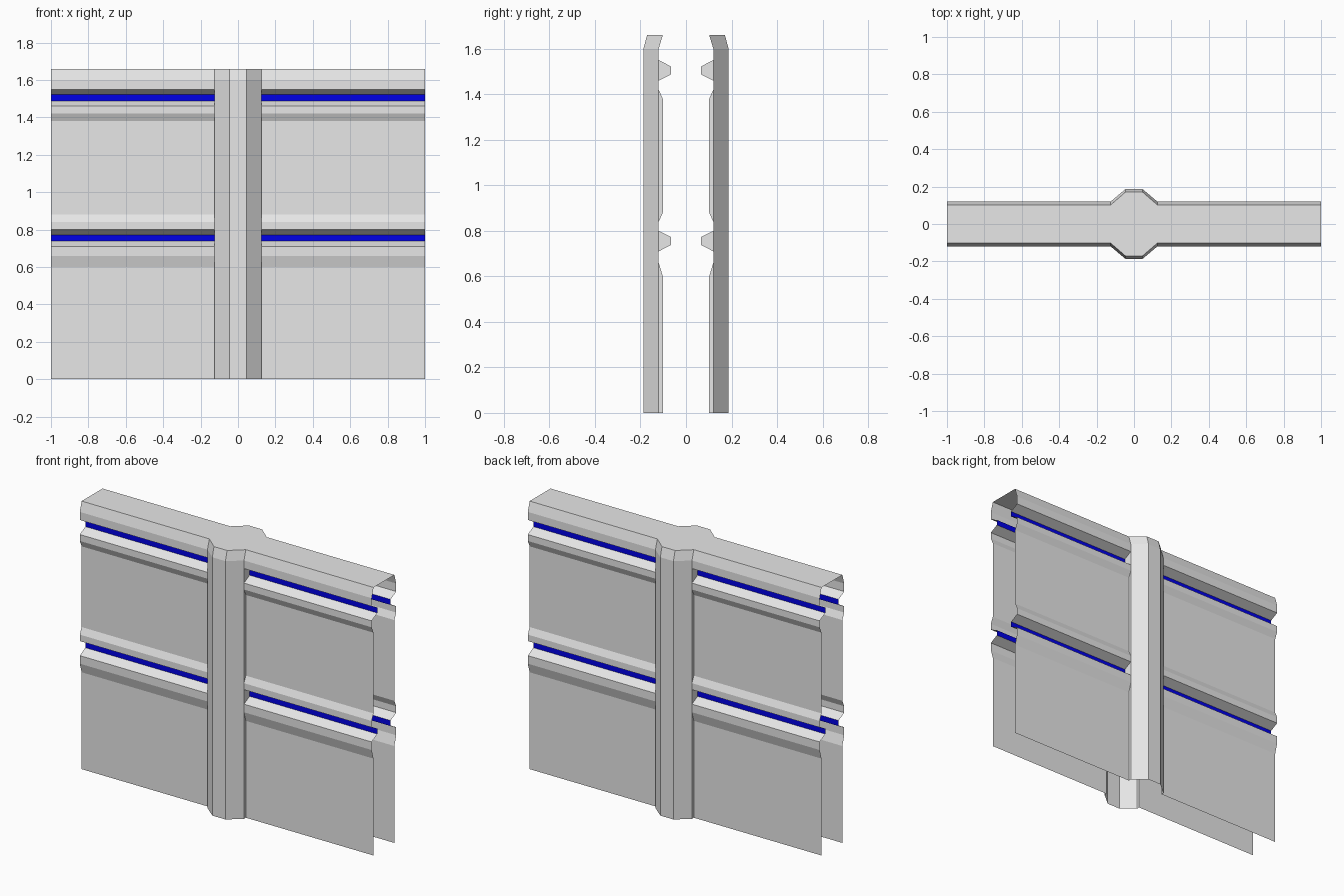
import bpy
import bmesh
from math import pi
from mathutils import Matrix

cube = bpy.data.objects.get("Cube")
if cube:
    bpy.data.objects.remove(cube)


def material(name, rgb):
    m = bpy.data.materials.new(name)
    m.use_nodes = True
    m.diffuse_color = (*rgb, 1)
    m.node_tree.nodes["Principled BSDF"].inputs["Base Color"].default_value = (*rgb, 1)
    return m


GREY = material("light grey", (0.8, 0.8, 0.8))
BLUE = material("blue", (0.0, 0.0, 0.8))

HEIGHT, SHOULDER = 1.66, 1.6
RIDGE, RECESS, GROOVE = -0.12, -0.102, -0.065   # depths of the sheet
POST, POST_TOP = -0.187, -0.171                 # depths of the post face
SIDE, FACE = 0.125, 0.045                       # half widths of the post

# Hollows below the ridge depth, each listed upward as (depth, height)
HOLLOWS = [
    [(RECESS, 0), (RECESS, 0.6), (RIDGE, 0.66)],
    [(RIDGE, 0.71), (GROOVE, 0.738), (GROOVE, 0.772), (RIDGE, 0.8)],
    [(RIDGE, 0.84), (RECESS, 0.88), (RECESS, 1.38), (RIDGE, 1.42)],
    [(RIDGE, 1.46), (GROOVE, 1.488), (GROOVE, 1.522), (RIDGE, 1.55)],
]
PROFILE = sum(HOLLOWS, []) + [(RIDGE, SHOULDER), (RECESS, HEIGHT)]


def finish(bm, name, turn=0):
    """Turn the mesh about z and make an object from it."""
    bmesh.ops.transform(bm, matrix=Matrix.Rotation(turn, 4, "Z"), verts=bm.verts)
    mesh = bpy.data.meshes.new(name)
    bm.to_mesh(mesh)
    bm.free()
    mesh.materials.append(GREY)
    mesh.materials.append(BLUE)
    bpy.context.collection.objects.link(bpy.data.objects.new(name, mesh))


def strip(bm, lower, upper):
    """Join two rows of points with quads."""
    a = [bm.verts.new(p) for p in lower]
    b = [bm.verts.new(p) for p in upper]
    return [bm.faces.new((a[i], a[i + 1], b[i + 1], b[i])) for i in range(len(a) - 1)]


def panel(name, x0, x1, turn):
    bm = bmesh.new()
    rows = [[(x, y, z) for x in (x0, x1)] for y, z in PROFILE]
    for low, high in zip(rows, rows[1:]):
        face = strip(bm, low, high)[0]
        # Blue line along the bottom of each groove
        if low[0][1] == high[0][1] == GROOVE:
            face.material_index = 1
    bmesh.ops.remove_doubles(bm, verts=bm.verts, dist=0.0001)
    finish(bm, name, turn)


def post(name, turn):
    bm = bmesh.new()
    outline = [(-SIDE, RIDGE), (-FACE, POST), (FACE, POST), (SIDE, RIDGE)]
    top = [(-SIDE, RECESS), (-FACE, POST_TOP), (FACE, POST_TOP), (SIDE, RECESS)]
    levels = [[(x, y, 0) for x, y in outline],
              [(x, y, SHOULDER) for x, y in outline],
              [(x, y, HEIGHT) for x, y in top]]
    for low, high in zip(levels, levels[1:]):
        strip(bm, low, high)
    # Post sides that close off the ends of the hollows
    for side in (-1, 1):
        for hollow in HOLLOWS:
            pts = list(hollow)
            if pts[0][0] != RIDGE:
                pts.insert(0, (RIDGE, pts[0][1]))
            face = bm.faces.new([bm.verts.new((side * SIDE, y, z)) for y, z in pts])
            face.normal_update()
            if face.normal.x * side < 0:
                face.normal_flip()
    bmesh.ops.remove_doubles(bm, verts=bm.verts, dist=0.0001)
    finish(bm, name, turn)


for label, turn in (("front", 0), ("back", pi)):
    panel(label + "_panel_a", -1, -SIDE, turn)
    panel(label + "_panel_b", SIDE, 1, turn)
    post(label + "_post", turn)

# Flat cover over both sheets and the post
bm = bmesh.new()
front = [(-1, RECESS), (-SIDE, RECESS), (-FACE, POST_TOP),
         (FACE, POST_TOP), (SIDE, RECESS), (1, RECESS)]
strip(bm, [(x, y, HEIGHT) for x, y in front], [(x, -y, HEIGHT) for x, y in front])
finish(bm, "top_cover")
